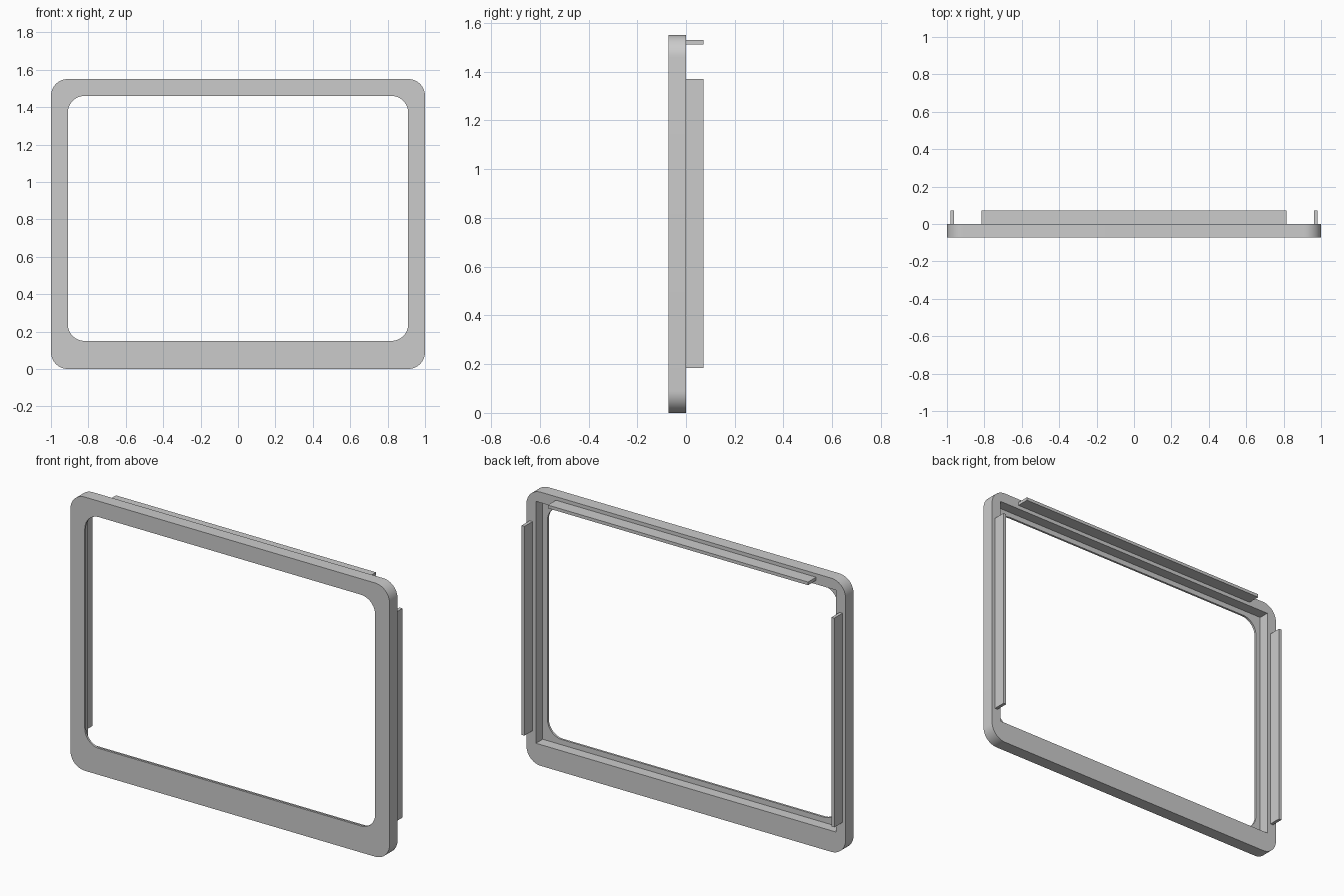
import bpy, bmesh, math

if "Cube" in bpy.data.objects:
    bpy.data.objects.remove(bpy.data.objects["Cube"])

grey = bpy.data.materials.new("grey plastic")
grey.diffuse_color = (0.6, 0.6, 0.6, 1)
grey.use_nodes = True
grey.node_tree.nodes["Principled BSDF"].inputs["Base Color"].default_value = grey.diffuse_color

FRONT, LIP, BACK, REAR = -0.072, -0.06, 0.0, 0.072
ARC = 12  # segments per rounded corner


def loop(bm, half_w, z0, z1, r, y):
    """Rounded rectangle of vertices in the plane y; r = 0 gives sharp corners."""
    corners = [(half_w - r, z1 - r), (-half_w + r, z1 - r),
               (-half_w + r, z0 + r), (half_w - r, z0 + r)]
    verts = []
    for c, (x, z) in enumerate(corners):
        for i in range(ARC + 1):
            a = math.pi / 2 * (c + i / ARC)
            verts.append(bm.verts.new((x + r * math.cos(a), y, z + r * math.sin(a))))
    return verts


def finish(bm, name):
    bmesh.ops.recalc_face_normals(bm, faces=bm.faces)
    mesh = bpy.data.meshes.new(name)
    bm.to_mesh(mesh)
    bm.free()
    mesh.materials.append(grey)
    ob = bpy.data.objects.new(name, mesh)
    bpy.context.collection.objects.link(ob)
    return ob


def box(name, x0, x1, y0, y1, z0, z1):
    bm = bmesh.new()
    bmesh.ops.create_cube(bm, size=1)
    for v in bm.verts:
        v.co = ((x0 + x1) / 2 + v.co.x * (x1 - x0),
                (y0 + y1) / 2 + v.co.y * (y1 - y0),
                (z0 + z1) / 2 + v.co.z * (z1 - z0))
    return finish(bm, name)


# Bezel: rounded outside, rounded opening, square-cornered recess at the back
bm = bmesh.new()
outer = (1.0, 0.0, 1.55, 0.09)
opening = (0.91, 0.15, 1.46, 0.09)
recess = (0.94, 0.12, 1.49, 0.0)
loops = [loop(bm, *shape, y) for shape, y in (
    (outer, FRONT), (opening, FRONT), (opening, LIP),
    (recess, LIP), (recess, BACK), (outer, BACK))]
n = len(loops[0])
for a, b in zip(loops, loops[1:] + loops[:1]):
    for i in range(n):
        j = (i + 1) % n
        bm.faces.new((a[i], a[j], b[j], b[i]))
bmesh.ops.remove_doubles(bm, verts=bm.verts, dist=1e-5)
bezel = finish(bm, "bezel")
bpy.context.view_layer.objects.active = bezel
bezel.select_set(True)
bpy.ops.object.shade_smooth_by_angle(angle=math.radians(30))

# Thin mounting flanges standing out from the back
box("top_flange", -0.815, 0.815, BACK, REAR, 1.512, 1.53)
box("left_flange", -0.98, -0.962, BACK, REAR, 0.185, 1.37)
box("right_flange", 0.962, 0.98, BACK, REAR, 0.185, 1.37)
